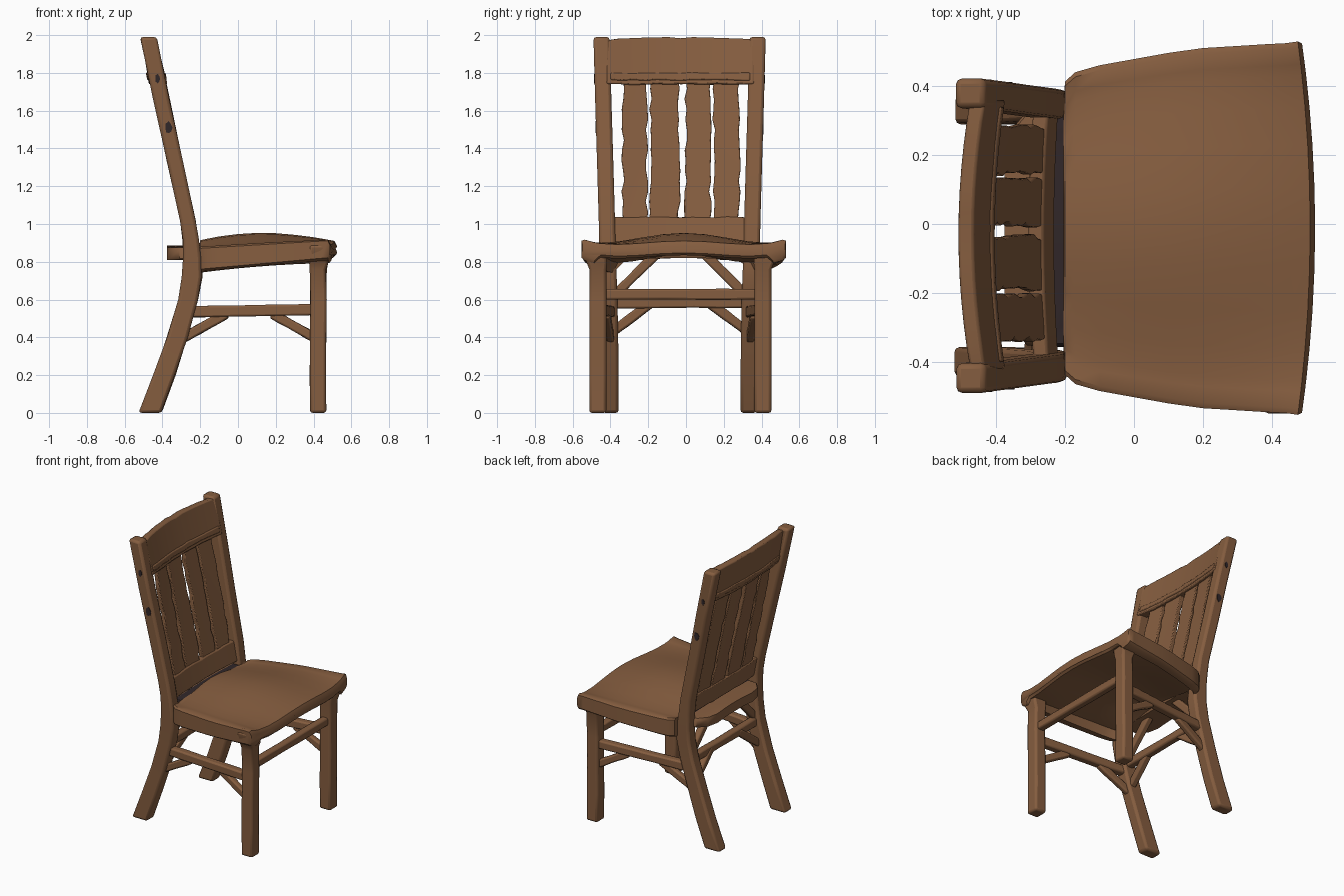
import bpy, bmesh, math, random
from mathutils import Vector

if "Cube" in bpy.data.objects:
    bpy.data.objects.remove(bpy.data.objects["Cube"])

random.seed(4)
CY = -0.03  # centre line of the frame


def material(name, rgb):
    m = bpy.data.materials.new(name)
    m.diffuse_color = (*rgb, 1)
    m.use_nodes = True
    m.node_tree.nodes["Principled BSDF"].inputs["Base Color"].default_value = m.diffuse_color
    return m


WOOD = material("brown wood", (0.235, 0.110, 0.050))
DARK = material("dark gap", (0.030, 0.020, 0.022))


def loft(name, rings, bevel=0.012, mat=WOOD):
    """Skin a row of matching closed rings and cap both ends."""
    bm = bmesh.new()
    vs = [[bm.verts.new(p) for p in r] for r in rings]
    n = len(vs[0])
    for a, b in zip(vs, vs[1:]):
        for i in range(n):
            bm.faces.new((a[i], a[(i + 1) % n], b[(i + 1) % n], b[i]))
    bm.faces.new(vs[0])
    bm.faces.new(vs[-1])
    bmesh.ops.recalc_face_normals(bm, faces=bm.faces)
    me = bpy.data.meshes.new(name)
    bm.to_mesh(me)
    bm.free()
    me.materials.append(mat)
    ob = bpy.data.objects.new(name, me)
    bpy.context.collection.objects.link(ob)
    if bevel:
        mod = ob.modifiers.new("soft edges", 'BEVEL')
        mod.width, mod.segments, mod.limit_method = bevel, 2, 'ANGLE'
    bpy.ops.object.select_all(action='DESELECT')
    ob.select_set(True)
    bpy.context.view_layer.objects.active = ob
    bpy.ops.object.shade_smooth_by_angle(angle=math.radians(40))
    return ob


def rect(x, y, z, dx, dy):
    return [(x + i * dx / 2, y + j * dy / 2, z)
            for i, j in ((-1, -1), (1, -1), (1, 1), (-1, 1))]


def bar(name, a, b, w, h):
    """Straight timber from a to b: w across, h in height."""
    a, b = Vector(a), Vector(b)
    d = (b - a).normalized()
    side = d.cross(Vector((0, 0, 1))).normalized()
    up = side.cross(d)
    rings = []
    for k in range(6):
        p = a.lerp(b, k / 5)
        hh = h * random.uniform(0.93, 1.07)
        rings.append([p + side * i * w / 2 + up * j * hh / 2
                      for i, j in ((-1, -1), (1, -1), (1, 1), (-1, 1))])
    return loft(name, rings, 0.01)


# Seat: saddled top, deeper skirt along the sides, narrow tail between posts
stations = [(-.375, .20), (-.36, .28), (-.31, .34), (-.25, .345), (-.205, .345),
            (-.20, .425), (-.17, .452), (-.1, .472), (0, .49), (.1, .508), (.2, .522),
            (.3, .528), (.38, .533), (.44, .536), (.475, .541), (.487, .535)]
us = [-1, -.97, -.88, -.82, -.65, -.45, -.22, 0, .22, .45, .65, .82, .88, .97, 1]
rings = []
for k, (x, hw) in enumerate(stations):
    tail = x < -.2
    last = k == len(stations) - 1
    top, bottom = [], []
    for u in us:
        q = u * u
        if tail:
            z, t = .885 - .01 * q, .065
        else:
            c = .953 - .36 * (x - .13) ** 2
            z = c + (.895 + .06 * x - c) * q - .10 * q * (1 - q)
            t = (.13 - .03 * (x + .2)) if abs(u) > .85 else .075
        xx = x + .038 * (1 - q) * max(0, (x - .3) / .187)
        if abs(u) == 1:
            z, t = z - .012, t - .02
        if last:
            z, t = z - .025, t - .04
        y = CY + .018 + u * hw
        top.append((xx, y, z))
        bottom.append((xx, y, z - t))
    rings.append(top + bottom[::-1])
seat = loft("seat", rings, 0)
seat.data.materials.append(DARK)
for f in seat.data.polygons:  # dark gap just in front of the back rest
    if -.25 < f.center.x < -.203 and f.normal.z > .5:
        f.material_index = 1

# Back posts: kinked from splayed foot to leaning top (x, z, half spacing, depth)
post = [(-.465, 0, .365, .12), (-.39, .2, .366, .115), (-.32, .4, .368, .11),
        (-.262, .6, .372, .105), (-.243, .72, .376, .105), (-.243, .82, .380, .095),
        (-.252, .92, .383, .085), (-.268, 1.02, .385, .083), (-.335, 1.33, .394, .085),
        (-.405, 1.66, .404, .086), (-.474, 1.99, .413, .088)]
for s, side in ((-1, "right"), (1, "left")):
    rings = []
    for x, z, half, dx in post:
        j = random.uniform(-.003, .003)
        rings.append(rect(x + j, CY - .004 + s * half, z, dx, .086))
    loft(f"back_post_{side}", rings, .016)
    # dark knots on the outside of the post
    for kx, kz, r in ((-.425, 1.77, .018), (-.367, 1.51, .024)):
        y = CY - .004 + s * (.404 + .043 + (kz - 1.66) * .03)
        ring = [(kx + r * random.uniform(.6, 1) * math.cos(a * .785),
                 kz + 1.5 * r * random.uniform(.6, 1) * math.sin(a * .785)) for a in range(8)]
        loft(f"knot_{side}", [[(p, y + o, q) for p, q in ring] for o in (-.003, .003)], 0, DARK)

    # Front leg with flared head under the seat corner
    y = CY + s * .437
    rings = [rect(.425 + random.uniform(-.003, .003), y, z, .086, .09)
             for z in (0, .2, .4, .6, .76)]
    rings += [rect(.427, y + s * .004, .79, .10, .105), rect(.43, y + s * .016, .84, .105, .125),
              rect(.43, y + s * .022, .89, .105, .125)]
    loft(f"front_leg_{side}", rings, .014)

    # Side stretcher and its two braces
    y0, y1 = CY + s * .372, CY + s * .437

    def on_side(x, z):
        return (x, y0 + (y1 - y0) * (x + .27) / .69, z)
    bar(f"side_stretcher_{side}", on_side(-.27, .535), on_side(.41, .547), .055, .06)
    bar(f"side_brace_front_{side}", on_side(.41, .395), on_side(.18, .525), .04, .05)
    bar(f"side_brace_back_{side}", on_side(-.31, .385), on_side(-.06, .525), .04, .05)

    # Back braces, below and above the back stretcher
    bar(f"back_brace_low_{side}", (-.30, CY + s * .37, .42), (-.275, CY + s * .15, .585), .045, .05)
    bar(f"back_brace_high_{side}", (-.262, CY + s * .35, .62), (-.262, CY + s * .12, .85), .045, .05)

# Stretchers across the front and back
bar("front_stretcher", (.425, CY - .43, .628), (.425, CY + .43, .628), .05, .055)
bar("back_stretcher", (-.272, CY - .36, .583), (-.272, CY + .36, .583), .05, .055)


def back_x(y, z):
    """Middle surface of the leaning, bowed back rest."""
    t = z - 1
    bow = .015 + .018 * t
    return -.262 - .198 * t - bow * (1 - ((y - CY) / .38) ** 2)


def rail(name, z0, z1, t0, t1, half, crown=0):
    rings = []
    for k in range(13):
        y = CY + half * (k / 6 - 1)
        ring = []
        for z, t, d in ((z0, t0, -1), (z0, t0, 1), (z1, t1, 1), (z1, t1, -1)):
            zz = z + random.uniform(-.004, .004)
            if z == z1:
                zz += crown * (1 - (k / 6 - 1) ** 2)
            ring.append((back_x(y, z) + d * t / 2, y, zz))
        rings.append(ring)
    loft(name, rings, .008)


rail("top_rail", 1.74, 1.975, .07, .045, .39, .012)
rail("top_rail_groove_board", 1.76, 1.80, .078, .078, .37)
rail("lower_rail", .90, 1.035, .05, .045, .37)

# Four rough-edged slats
for n, (ya, yb) in enumerate(((-.335, -.208), (-.188, -.037), (-.002, .128), (.146, .282))):
    rings = []
    for k in range(15):
        z = 1.01 + .76 * k / 14
        a = ya + random.uniform(-.008, .008)
        b = yb + random.uniform(-.008, .008)
        m = (a + b) / 2
        rings.append([(back_x(y, z) + d * .015, y, z)
                      for y, d in ((a, -1), (m, -1), (b, -1), (b, 1), (m, 1), (a, 1))])
    loft(f"back_slat_{n + 1}", rings, .005)
